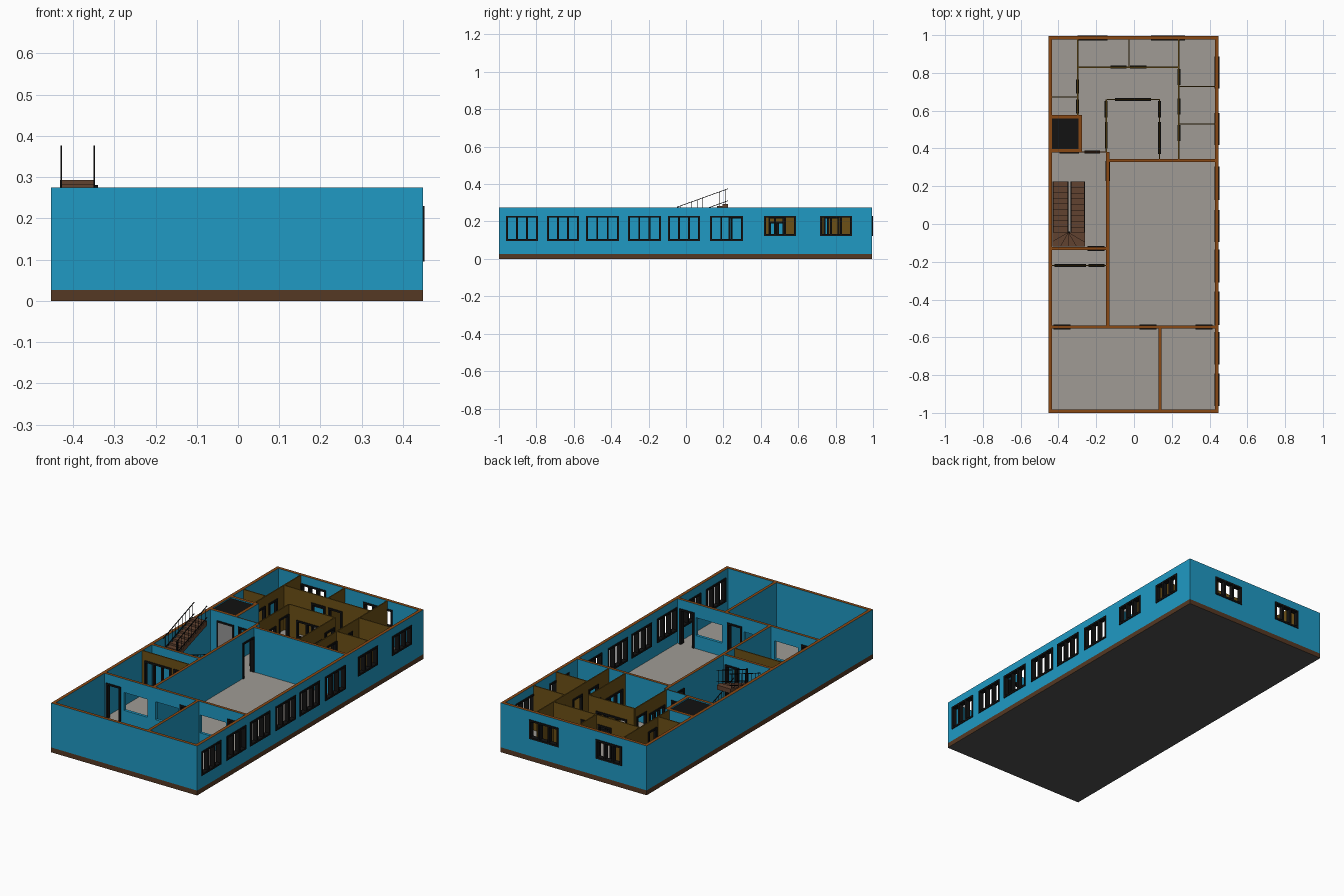
import bpy, bmesh, math
from mathutils import Vector

if "Cube" in bpy.data.objects:
    bpy.data.objects.remove(bpy.data.objects["Cube"])


def mat(name, r, g, b):
    m = bpy.data.materials.new(name)
    m.diffuse_color = (r, g, b, 1)
    m.use_nodes = True
    m.node_tree.nodes["Principled BSDF"].inputs["Base Color"].default_value = m.diffuse_color
    return m


BLUE = mat("blue_paint", .014, .32, .55)
TRIM = mat("wall_top", .25, .065, .007)
BASE = mat("base_brown", .09, .04, .017)
OLIVE = mat("partition_olive", .15, .08, .008)
FLOOR = mat("floor_grey", .35, .33, .30)
UNDER = mat("underside_grey", .08, .08, .08)
BLACK = mat("black_frame", .006, .006, .006)
STEEL = mat("lift_grey", .3, .3, .3)
WOOD = mat("stair_brown", .12, .055, .03)

F, TOP = .027, .275        # floor level and wall top
HEAD = .225                # door head height


def finish(bm, name, mats):
    bmesh.ops.recalc_face_normals(bm, faces=bm.faces)
    me = bpy.data.meshes.new(name)
    bm.to_mesh(me)
    bm.free()
    for m in mats:
        me.materials.append(m)
    ob = bpy.data.objects.new(name, me)
    bpy.context.collection.objects.link(ob)
    return ob


def add_box(bm, x0, x1, y0, y1, z0, z1):
    vs = bmesh.ops.create_cube(bm, size=1)["verts"]
    for v in vs:
        v.co = ((x0 + x1) / 2 + v.co.x * (x1 - x0),
                (y0 + y1) / 2 + v.co.y * (y1 - y0),
                (z0 + z1) / 2 + v.co.z * (z1 - z0))


def box(name, m, *dims):
    bm = bmesh.new()
    add_box(bm, *dims)
    return finish(bm, name, [m])


def wall(name, axis, c, a, b, t, holes=(), z0=F, z1=TOP, mats=(BLUE, TRIM)):
    """Upright panel along an axis, centred at c, with rectangular holes."""
    us = sorted({a, b, *[h[0] for h in holes], *[h[1] for h in holes]})
    zs = sorted({z0, z1, *[h[2] for h in holes], *[h[3] for h in holes]})
    bm, vd = bmesh.new(), {}

    def vert(u, z):
        if (u, z) not in vd:
            p = (u, c - t / 2, z) if axis == "x" else (c - t / 2, u, z)
            vd[u, z] = bm.verts.new(p)
        return vd[u, z]
    for u0, u1 in zip(us, us[1:]):
        for w0, w1 in zip(zs, zs[1:]):
            um, wm = (u0 + u1) / 2, (w0 + w1) / 2
            if not any(h[0] < um < h[1] and h[2] < wm < h[3] for h in holes):
                bm.faces.new([vert(u0, w0), vert(u1, w0), vert(u1, w1), vert(u0, w1)])
    ext = bmesh.ops.extrude_face_region(bm, geom=bm.faces[:])["geom"]
    move = Vector((0, t, 0) if axis == "x" else (t, 0, 0))
    bmesh.ops.translate(bm, vec=move, verts=[e for e in ext if isinstance(e, bmesh.types.BMVert)])
    if len(mats) > 1:
        for f in bm.faces:
            if all(v.co.z > z1 - 1e-4 for v in f.verts):
                f.material_index = 1
    return finish(bm, name, mats)


def window(name, axis, c, a, b, z0, z1, t, panes=3, bar=.010):
    w = (b - a - bar * (panes + 1)) / panes
    holes = [(a + bar + i * (w + bar), a + (i + 1) * (w + bar), z0 + bar, z1 - bar)
             for i in range(panes)]
    wall(name, axis, c, a, b, t, holes, z0, z1, (BLACK,))


def door(name, axis, c, a, b, t, bar=.010):
    wall(name, axis, c, a, b, t, [(a + bar, b - bar, F, HEAD - bar)], F, HEAD, (BLACK,))


def fitted_wall(name, axis, c, a, b, t, doors=(), windows=(), framed=True, **kw):
    """Wall plus door frames (a, b) and windows (a, b, z0, z1)."""
    holes = [(d[0], d[1], F, HEAD) for d in doors] + list(windows)
    wall(name, axis, c, a, b, t, holes, **kw)
    for i, d in enumerate(doors):
        door(f"{name}_door_frame_{i}", axis, c, *d, t + .010)
    if framed:
        for i, w in enumerate(windows):
            window(f"{name}_window_{i}", axis, c, *w, t + .009)


# floor slab: brown edge, grey top and underside
slab = box("floor_slab", BASE, -.453, .448, -1, .994, 0, F)
slab.data.materials.append(FLOOR)
slab.data.materials.append(UNDER)
for p in slab.data.polygons:
    p.material_index = 1 if p.normal.z > .5 else 2 if p.normal.z < -.5 else 0

# outer walls
T = .018
side = [(-.963, -.791), (-.743, -.572), (-.535, -.358), (-.31, -.134), (-.096, .075), (.128, .305)]
east = [(a, b, .096, .23) for a, b in side] + [(a, b, .123, .23) for a, b in ((.417, .588), (.717, .888))]
fitted_wall("right_wall", "y", .439, -1, .994, T, windows=east)
fitted_wall("left_wall", "y", -.444, -1, .994, T)
fitted_wall("front_wall", "x", -.991, -.435, .43, T)
fitted_wall("back_wall", "x", .985, -.435, .43, T,
            windows=[(-.30, -.14, .123, .23), (.09, .27, .123, .23)])

# thick inner walls
fitted_wall("front_rooms_wall", "x", -.546, -.435, .43, .016,
            [(-.425, -.335), (.03, .12), (.325, .415)],
            [(-.314, -.17, .10, .20), (-.12, .02, .10, .20), (.155, .315, .10, .20)], framed=False)
fitted_wall("front_divider", "y", .138, -.982, -.554, .016)
fitted_wall("hall_wall", "y", -.139, -.538, .38, .016, [(.227, .333)])
fitted_wall("main_room_back_wall", "x", .335, -.131, .43, .016)
fitted_wall("stair_wall", "x", -.13, -.435, -.147, .016, [(-.245, -.155)])

# lift shaft with roof and sliding door
fitted_wall("lift_front", "x", .387, -.435, -.275, T)
fitted_wall("lift_back", "x", .567, -.435, -.275, T)
fitted_wall("lift_side", "y", -.284, .396, .558, T)
box("lift_roof", BLACK, -.435, -.293, .396, .558, .255, .268)
door("lift_door_frame", "x", .378, -.395, -.29, .008)
for i, x in enumerate((-.385, -.342)):
    box(f"lift_door_{i}", STEEL, x, x + .042, .375, .379, F, HEAD - .01)
fitted_wall("lobby_wall", "x", .381, -.275, -.147, .006, [(-.262, -.18)])

# thin partitions: axis, centre, start, end, doors, windows
W = (.10, .20)
parts = [
    ("x", -.22, -.435, -.147, [(-.24, -.155)], [(-.42, -.255, .05, HEAD)]),
    ("y", -.298, .576, .976, [(.69, .765), (.585, .66)], []),
    ("x", .672, -.435, -.301, [], []),
    ("x", .83, -.295, .234, [(-.125, -.04), (-.02, .065)], []),
    ("y", -.027, .833, .976, [], []),
    ("y", .237, .343, .976, [(.735, .82), (.58, .665), (.44, .525)], []),
    ("x", .728, .24, .43, [], []),
    ("x", .53, .24, .43, [], []),
    ("y", -.147, .38, .66, [(.565, .65)], [(.40, .54, *W)]),
    ("x", .66, -.144, .132, [], [(-.10, .09, *W)]),
    ("y", .135, .343, .663, [(.565, .65)], [(.37, .54, *W)]),
]
for i, (ax, c, a, b, d, w) in enumerate(parts):
    fitted_wall(f"partition_{i}", ax, c, a, b, .006, d, w, mats=(OLIVE,))

# U-shaped stair: two straight flights joined by winders
N, RUN, RISE = 9, .03, .0108
Y0, Y1 = .225, -.045
XL, XM, XR = -.432, -.342, -.26


def flight(name, x0, x1, y, direction, z, solid):
    pts = [(y, z)]
    for i in range(N):
        pts += [(y + direction * RUN * i, z + RISE * (i + 1)),
                (y + direction * RUN * (i + 1), z + RISE * (i + 1))]
    end = pts[-1]
    pts += [(end[0], F)] if solid else [(end[0], end[1] - .025), (y, z - .018)]
    bm = bmesh.new()
    f = bm.faces.new([bm.verts.new((x0, *p)) for p in pts])
    ext = bmesh.ops.extrude_face_region(bm, geom=[f])["geom"]
    bmesh.ops.translate(bm, vec=(x1 - x0, 0, 0), verts=[e for e in ext if isinstance(e, bmesh.types.BMVert)])
    finish(bm, name, [WOOD])


def railing(name, x, y, direction, z, h=.082, r=.0018):
    bm = bmesh.new()
    for i in range(N):
        yy, zz = y + direction * RUN * (i + .5), z + RISE * (i + 1)
        add_box(bm, x - r / 2, x + r / 2, yy - r / 2, yy + r / 2, zz, zz + h - RISE / 2)
    # sloping handrail and lower rail
    end = y + direction * RUN * N
    for dz in (h, .018):
        v = [bm.verts.new((x + sx, yy, zz + dz + sz)) for yy, zz in ((y, z), (end, z + RISE * N))
             for sx, sz in ((-r, -r), (r, -r), (r, r), (-r, r))]
        for q in ((0, 1, 2, 3), (4, 5, 6, 7), (0, 1, 5, 4), (1, 2, 6, 5), (2, 3, 7, 6), (3, 0, 4, 7)):
            bm.faces.new([v[k] for k in q])
    finish(bm, name, [BLACK])


LOW_TOP = F + RISE * N
UP_START = .293 - RISE * N
flight("lower_flight", XM + .006, XR, Y0, -1, F, True)
flight("upper_flight", XL, XM - .006, Y1, 1, UP_START, False)
for nm, x, args in (("lower_inner", XM + .008, (Y0, -1, F)), ("lower_outer", XR - .003, (Y0, -1, F)),
                    ("upper_inner", XM - .007, (Y1, 1, UP_START)), ("upper_outer", XL + .004, (Y1, 1, UP_START))):
    railing(f"{nm}_railing", x, *args)

# winder steps fan round the newel
DEPTH, HALF = .075, (XR - XL) / 2


def edge_point(a):
    s = min(HALF / max(abs(math.cos(a)), 1e-6), DEPTH / max(abs(math.sin(a)), 1e-6))
    return ((XL + XR) / 2 + s * math.cos(a), Y1 - s * math.sin(a))


corner = math.atan2(DEPTH, HALF)
for i in range(6):
    a0, a1 = math.pi * i / 6, math.pi * (i + 1) / 6
    angles = [a0] + [k for k in (corner, math.pi - corner) if a0 < k < a1] + [a1]
    ring = [((XL + XR) / 2, Y1)] + [edge_point(a) for a in angles]
    z = LOW_TOP + (UP_START - LOW_TOP) * (i + 1) / 6
    bm = bmesh.new()
    f = bm.faces.new([bm.verts.new((*p, z)) for p in ring])
    ext = bmesh.ops.extrude_face_region(bm, geom=[f])["geom"]
    bmesh.ops.translate(bm, vec=(0, 0, -.03), verts=[e for e in ext if isinstance(e, bmesh.types.BMVert)])
    finish(bm, f"winder_step_{i}", [WOOD])
box("newel_post", BLACK, XM - .006, XM + .002, Y1 - .004, Y1 + .004, LOW_TOP - .03, UP_START + .085)
